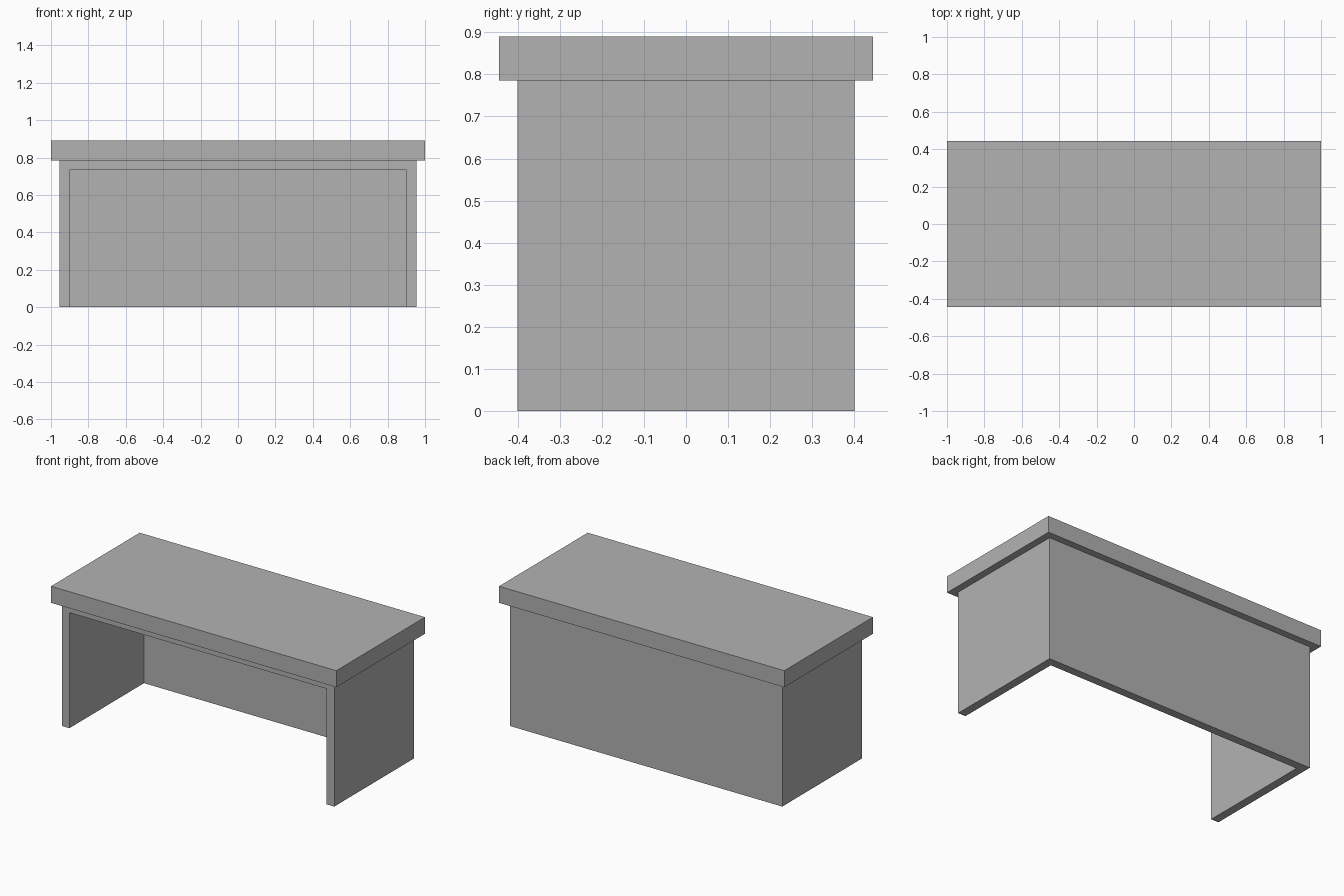
import bpy

default = bpy.data.objects.get("Cube")
if default:
    bpy.data.objects.remove(default, do_unlink=True)

# One plain grey for the whole desk
grey = bpy.data.materials.new("plain_grey")
grey.use_nodes = True
colour = (0.448, 0.448, 0.448, 1)
grey.diffuse_color = colour
grey.node_tree.nodes["Principled BSDF"].inputs["Base Color"].default_value = colour


def box(name, low, high):
    """Add a flat-sided box spanning two opposite corners."""
    centre = [(a + b) / 2 for a, b in zip(low, high)]
    bpy.ops.mesh.primitive_cube_add(size=1, location=centre)
    obj = bpy.context.object
    obj.name = obj.data.name = name
    obj.scale = [b - a for a, b in zip(low, high)]
    bpy.ops.object.transform_apply(location=False, rotation=False, scale=True)
    obj.data.materials.append(grey)
    return obj


WIDTH, DEPTH, HEIGHT = 0.955, 0.40, 0.785   # half width, half depth, height of body
WALL = 0.053

# Overhanging slab top
box("desk_top", (-1, -0.444, HEIGHT), (1, 0.444, 0.89))

# Body with side panels, back panel and a thin ceiling
body = box("desk_body", (-WIDTH, -DEPTH, 0), (WIDTH, DEPTH, HEIGHT))

# Knee space, open at the front and underneath
cutter = box("knee_space_cutter", (WALL - WIDTH, -DEPTH - 0.2, -0.2),
             (WIDTH - WALL, DEPTH - WALL, HEIGHT - WALL))
cutter.hide_render = True
cut = body.modifiers.new("knee_space", "BOOLEAN")
cut.operation = "DIFFERENCE"
cut.solver = "EXACT"
cut.object = cutter
bpy.context.view_layer.objects.active = body
bpy.ops.object.modifier_apply(modifier=cut.name)
bpy.data.objects.remove(cutter, do_unlink=True)
